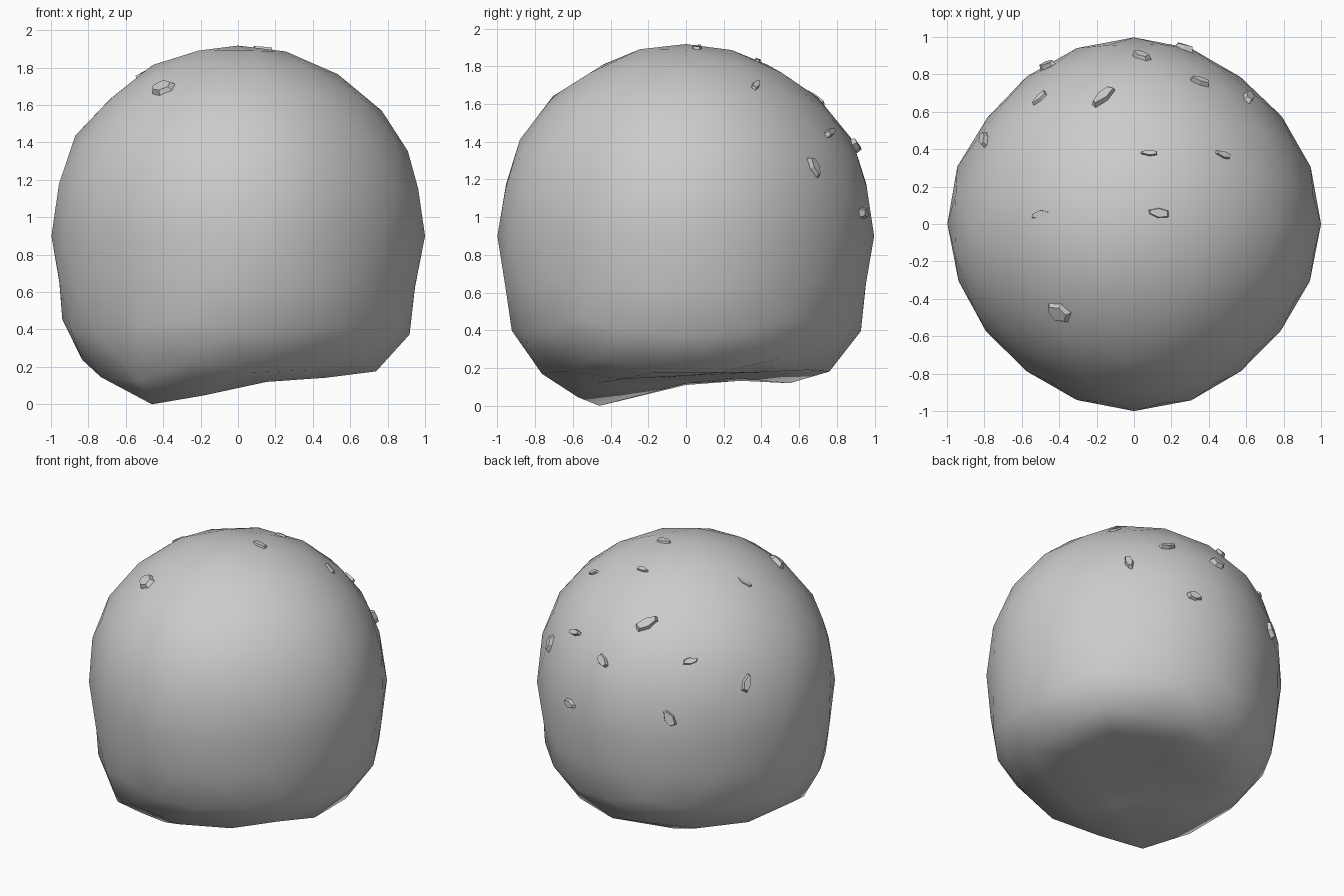
import bpy, bmesh, math, random
from mathutils import Vector, Matrix

random.seed(4)
if "Cube" in bpy.data.objects:
    bpy.data.objects.remove(bpy.data.objects["Cube"])

grey = bpy.data.materials.new("stone_grey")
grey.use_nodes = True
colour = (0.6, 0.6, 0.6, 1)
grey.diffuse_color = colour
grey.node_tree.nodes["Principled BSDF"].inputs["Base Color"].default_value = colour

CENTRE = Vector((0, 0, 0.9))
LOW_CORNER = Vector((-0.46, -0.46, 0))
BACK_CORNER = Vector((-0.3, 0.55, 0.12))


def add_object(name, bm):
    mesh = bpy.data.meshes.new(name)
    bm.to_mesh(mesh)
    bm.free()
    mesh.materials.append(grey)
    obj = bpy.data.objects.new(name, mesh)
    bpy.context.collection.objects.link(obj)
    return obj


def bump(distance, width):
    return math.exp(-(distance / width) ** 2)


def floor_height(point):
    low = bump((point.xy - LOW_CORNER.xy).length, 0.38)
    back = bump((point.xy - BACK_CORNER.xy).length, 0.3)
    return max(0.01, 0.15 + 0.02 * point.x + 0.05 * point.y - 0.13 * low - 0.05 * back)


# Boulder: a rounded ball, fuller low down, with a flattened, sloping underside
bm = bmesh.new()
bmesh.ops.create_icosphere(bm, subdivisions=3, radius=1)
low_direction = (LOW_CORNER - CENTRE).normalized()
for v in bm.verts:
    direction = v.co.normalized()
    radius = random.uniform(0.995, 1.005) + 0.02 * min(1, max(0, direction.z / 0.6))
    radius -= 0.03 * (2 * direction.x * direction.y) ** 2
    radius += 0.1 * bump(direction.angle(low_direction), 0.32)
    flare = 1 + 0.1 * min(1, max(0, -direction.z - 0.26) / 0.35)
    v.co = direction * radius
    v.co.x = max(-1, min(1, v.co.x * flare))
    v.co.y = max(-1, min(1, v.co.y * flare))
    v.co += CENTRE
    v.co.z = max(v.co.z, floor_height(v.co))
for corner in (LOW_CORNER, BACK_CORNER):
    nearest = min(bm.verts, key=lambda v: (v.co - corner).length)
    nearest.co = corner
boulder = add_object("boulder", bm)
for face in boulder.data.polygons:
    face.use_smooth = True
bpy.context.view_layer.update()


# Chips: small angular flakes half sunk into the surface
def add_chip(index, x, y, z, angle, length, width, sink):
    normal = (Vector((x, y, z)) - CENTRE).normalized()
    hit, spot, _, _ = boulder.ray_cast(CENTRE, normal)
    heading = Vector((math.cos(math.radians(angle)), math.sin(math.radians(angle)), 0))
    along = (heading - normal * heading.dot(normal)).normalized()
    across = normal.cross(along)
    frame = Matrix((along, across, normal)).transposed()
    bm = bmesh.new()
    bmesh.ops.create_cone(bm, cap_ends=True, segments=6, radius1=1, radius2=0.7, depth=1)
    for v in bm.verts:
        taper = 1 + 0.35 * v.co.x
        local = Vector((v.co.x * length / 2, v.co.y * taper * width / 2, v.co.z * 0.05))
        local *= random.uniform(0.85, 1.1)
        v.co = spot - normal * sink + frame @ local
    add_object(f"chip_{index}", bm)


chips = [
    (-0.41, -0.48, 1.70, -20, 0.18, 0.12, 0),
    (-0.50, 0.05, 1.78, 5, 0.17, 0.06, 0.02),
    (0.13, 0.06, 1.90, -5, 0.16, 0.07, 0.01),
    (0.08, 0.38, 1.83, 0, 0.13, 0.04, 0.01),
    (0.49, 0.38, 1.72, -5, 0.13, 0.05, 0.01),
    (-0.17, 0.69, 1.63, 60, 0.21, 0.09, 0),
    (-0.52, 0.69, 1.45, 50, 0.14, 0.06, 0.01),
    (0.36, 0.78, 1.46, 0, 0.14, 0.05, 0),
    (0.62, 0.69, 1.27, 232, 0.16, 0.07, 0),
    (0.04, 0.90, 1.38, -60, 0.13, 0.08, 0),
    (0.27, 0.95, 1.02, -25, 0.13, 0.07, 0),
    (-0.47, 0.87, 1.08, 124, 0.15, 0.08, 0),
    (-0.82, 0.46, 1.28, 140, 0.16, 0.07, 0),
]
for number, chip in enumerate(chips, 1):
    add_chip(number, *chip)
